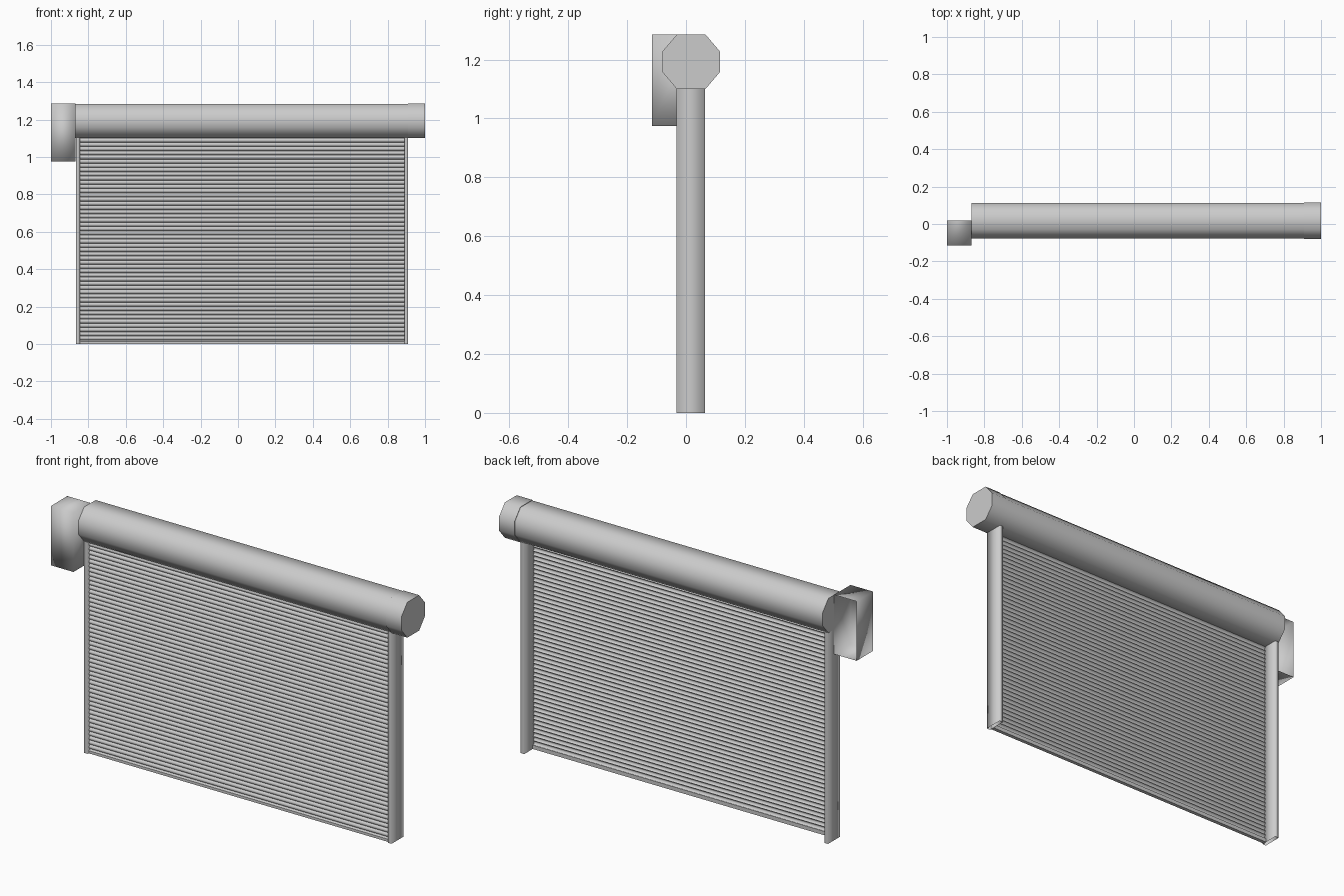
import bpy, bmesh, math

if "Cube" in bpy.data.objects:
    bpy.data.objects.remove(bpy.data.objects["Cube"])


def make_object(name, verts, faces, angle=None):
    mesh = bpy.data.meshes.new(name)
    mesh.from_pydata(verts, [], faces)
    bm = bmesh.new()
    bm.from_mesh(mesh)
    bmesh.ops.recalc_face_normals(bm, faces=bm.faces)
    bm.to_mesh(mesh)
    bm.free()
    ob = bpy.data.objects.new(name, mesh)
    bpy.context.collection.objects.link(ob)
    bpy.ops.object.select_all(action='DESELECT')
    ob.select_set(True)
    bpy.context.view_layer.objects.active = ob
    if angle is None:
        bpy.ops.object.shade_smooth()
    else:
        bpy.ops.object.shade_smooth_by_angle(angle=math.radians(angle))
    return ob


def extrude_x(name, profile, x0, x1, angle):
    """Closed (y, z) profile swept along x with end caps."""
    n = len(profile)
    verts = [(x, y, z) for x in (x0, x1) for y, z in profile]
    faces = [(i, (i + 1) % n, n + (i + 1) % n, n + i) for i in range(n)]
    faces += [tuple(range(n)), tuple(range(n, 2 * n))]
    return make_object(name, verts, faces, angle)


def box(name, x, y, z, skip):
    """Box with the listed sides left open."""
    verts = [(a, b, c) for a in x for b in y for c in z]
    sides = {"left": (0, 1, 3, 2), "right": (4, 6, 7, 5), "front": (0, 4, 5, 1),
             "back": (2, 3, 7, 6), "bottom": (0, 2, 6, 4), "top": (1, 5, 7, 3)}
    return make_object(name, verts, [f for k, f in sides.items() if k not in skip])


def octagon(hy, hz):
    cy, cz = 0.0175, 1.1925
    return [(cy + sy * hy, cz + sz * hz) for sy, sz in
            [(-.5, 1), (.5, 1), (1, .38), (1, -.38), (.5, -1), (-.5, -1), (-1, -.38), (-1, .38)]]


# octagonal roller housing and its slightly larger end cap
extrude_x("roller_housing", octagon(0.095, 0.09), -0.868, 0.92, 65)
extrude_x("housing_end_cap", octagon(0.0975, 0.0925), 0.91, 1.0, 65)

# motor box, open towards the wall
box("motor_box", (-1.0, -0.87), (-0.115, 0.02), (0.975, 1.285), ["back"])

# hollow side guides, open at the ends
for name, x in (("left_guide", (-0.866, -0.845)), ("right_guide", (0.889, 0.91))):
    box(name, x, (-0.032, 0.065), (0.0, 1.105), ["bottom", "top"])

# curtain of curved slats stacked upward
pitch, start, count = 0.0225, 0.02, 48
front = [(-0.013, 0), (-0.018, 0.003), (-0.022, 0.008), (-0.022, 0.015),
         (-0.018, 0.0195), (-0.013, pitch)]
slat = front + [(y + 0.005, z) for y, z in reversed(front)]
curtain = extrude_x("slat_curtain", [(y, z + start) for y, z in slat], -0.848, 0.892, 50)
arr = curtain.modifiers.new("stack", 'ARRAY')
arr.count = count
arr.use_relative_offset = False
arr.use_constant_offset = True
arr.constant_offset_displace = (0, 0, pitch)

# solid bottom rail
extrude_x("bottom_rail", [(-0.024, 0), (-0.005, 0), (-0.005, start), (-0.013, start),
                          (-0.024, 0.014)], -0.846, 0.89, 35)
